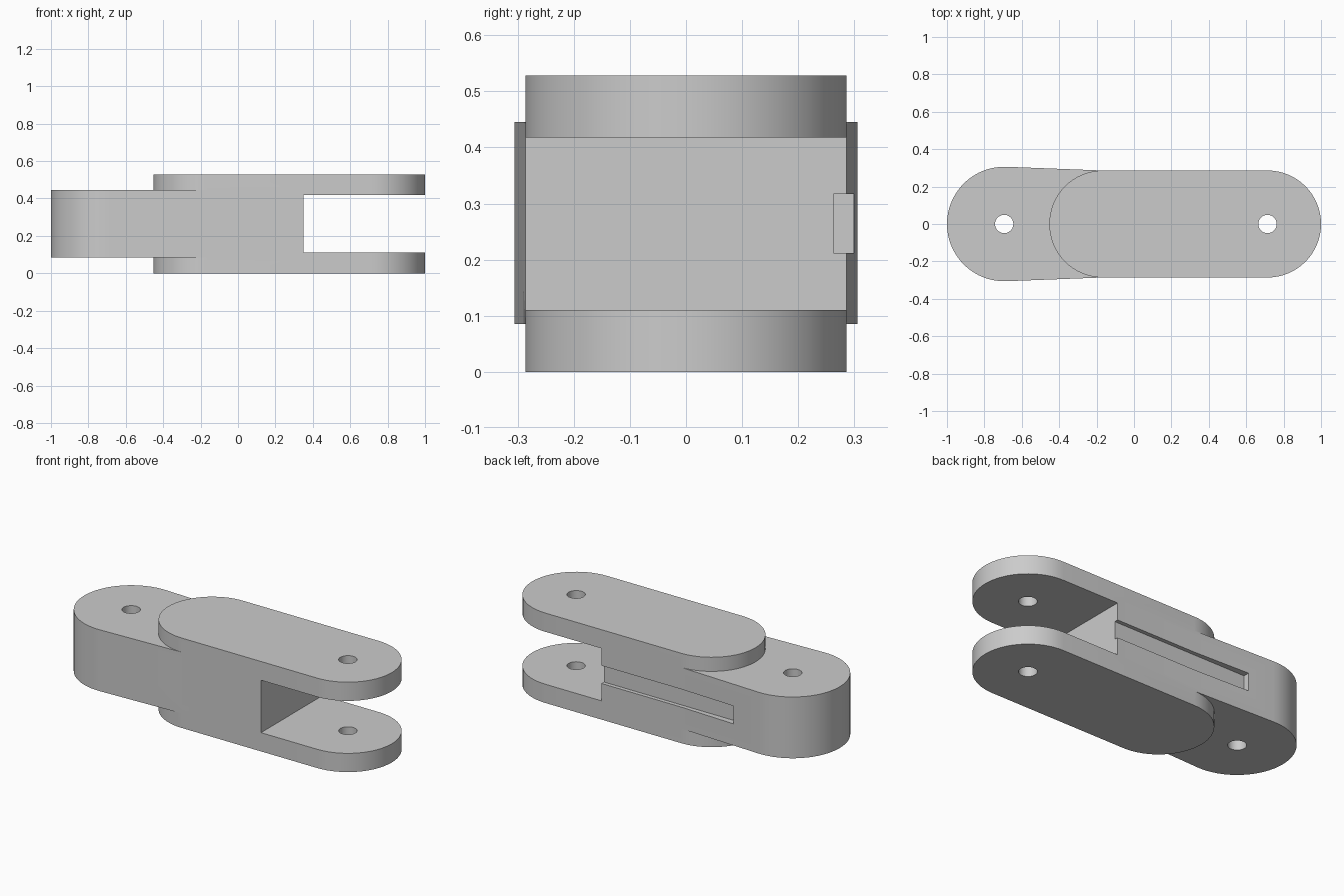
import bpy, bmesh
from math import sin, cos, pi, asin, radians

cube = bpy.data.objects.get("Cube")
if cube:
    bpy.data.objects.remove(cube, do_unlink=True)

grey = bpy.data.materials.new("plain grey")
grey.use_nodes = True
colour = (0.6, 0.6, 0.6, 1)
grey.diffuse_color = colour
grey.node_tree.nodes["Principled BSDF"].inputs["Base Color"].default_value = colour

HEIGHT, PLATE, RADIUS = 0.528, 0.11, 0.286
EYE_X, EYE_R = -0.694, 0.306      # single lug end
FORK_X, REAR_X = 0.714, -0.167    # centres of the plate ends


def arc(x, r, start, end, n=32):
    return [(x + r * cos(start + (end - start) * i / n),
             r * sin(start + (end - start) * i / n)) for i in range(n + 1)]


def prism(name, outline, z0, z1):
    """Extrude a flat outline from z0 up to z1."""
    bm = bmesh.new()
    face = bm.faces.new([bm.verts.new((x, y, z0)) for x, y in outline])
    top = bmesh.ops.extrude_face_region(bm, geom=[face])["geom"]
    moved = [v for v in top if isinstance(v, bmesh.types.BMVert)]
    bmesh.ops.translate(bm, verts=moved, vec=(0, 0, z1 - z0))
    bmesh.ops.recalc_face_normals(bm, faces=bm.faces)
    mesh = bpy.data.meshes.new(name)
    bm.to_mesh(mesh)
    bm.free()
    mesh.materials.append(grey)
    obj = bpy.data.objects.new(name, mesh)
    bpy.context.collection.objects.link(obj)
    return obj


def combine(target, tool, operation):
    """Apply a boolean and discard the tool."""
    bpy.context.view_layer.objects.active = target
    mod = target.modifiers.new(operation, "BOOLEAN")
    mod.operation, mod.solver, mod.object = operation, "EXACT", tool
    bpy.ops.object.modifier_apply(modifier=mod.name)
    bpy.data.objects.remove(tool, do_unlink=True)


# Tapered lug running into the straight centre block
tilt = asin((EYE_R - RADIUS) / (REAR_X - EYE_X))
core_outline = arc(EYE_X, EYE_R, pi / 2 - tilt, 3 * pi / 2 + tilt)
core_outline += [(REAR_X, -RADIUS), (0.35, -RADIUS), (0.35, RADIUS), (REAR_X, RADIUS)]
link = prism("fork_link", core_outline, 0.085, 0.445)

# Upper and lower rounded fork plates
plate_outline = arc(FORK_X, RADIUS, -pi / 2, pi / 2) + arc(REAR_X, RADIUS, pi / 2, 3 * pi / 2)
for name, z in (("lower_plate", 0), ("upper_plate", HEIGHT - PLATE)):
    combine(link, prism(name, plate_outline, z, z + PLATE), "UNION")

# Pin holes at both ends
for x in (EYE_X, FORK_X):
    hole = prism("pin_hole", arc(x, 0.049, 0, 2 * pi)[:-1], -0.1, HEIGHT + 0.1)
    combine(link, hole, "DIFFERENCE")

# Long groove in the back side, open towards the fork
groove = prism("groove", [(-0.52, 0.263), (0.4, 0.263), (0.4, 0.36), (-0.52, 0.36)], 0.212, 0.317)
combine(link, groove, "DIFFERENCE")

# Smooth the rounded ends and keep the edges crisp
bpy.ops.object.select_all(action="DESELECT")
link.select_set(True)
bpy.context.view_layer.objects.active = link
bpy.ops.object.shade_smooth_by_angle(angle=radians(30))
